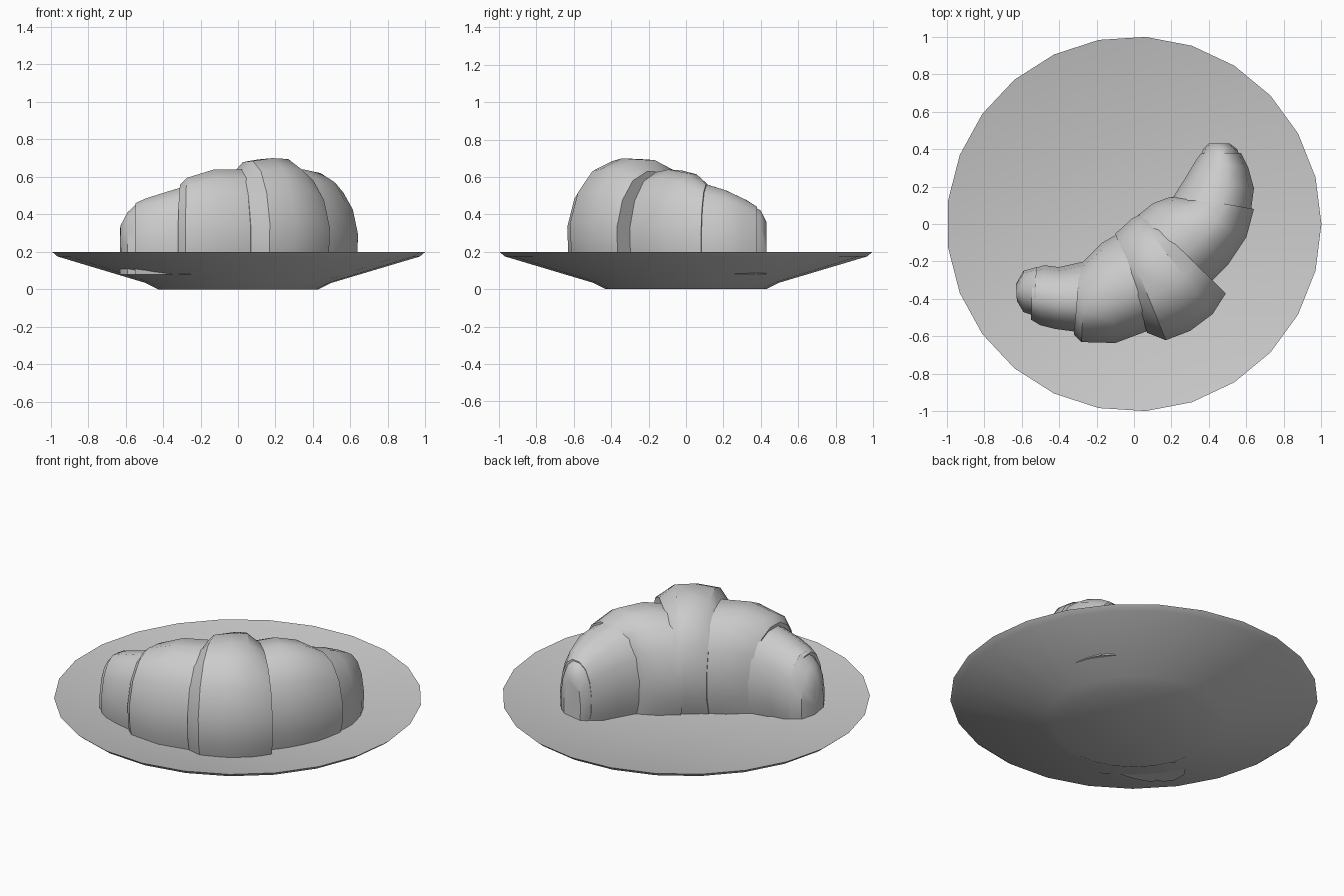
import bpy, bmesh
from math import sin, cos, pi, radians
from mathutils import Vector

default = bpy.data.objects.get("Cube")
if default:
    bpy.data.objects.remove(default, do_unlink=True)

grey = bpy.data.materials.new("light_grey")
grey.use_nodes = True
COLOUR = (0.6, 0.6, 0.6, 1)
grey.diffuse_color = COLOUR
grey.node_tree.nodes["Principled BSDF"].inputs["Base Color"].default_value = COLOUR


def loft(name, rings, angle):
    """Skin closed rings of points, cap both ends and smooth by angle."""
    bm = bmesh.new()
    loops = [[bm.verts.new(p) for p in ring] for ring in rings]
    n = len(loops[0])
    for a, b in zip(loops, loops[1:]):
        for i in range(n):
            j = (i + 1) % n
            bm.faces.new((a[i], a[j], b[j], b[i]))
    bm.faces.new(loops[0])
    bm.faces.new(loops[-1])
    bmesh.ops.recalc_face_normals(bm, faces=bm.faces)
    mesh = bpy.data.meshes.new(name)
    bm.to_mesh(mesh)
    bm.free()
    mesh.materials.append(grey)
    obj = bpy.data.objects.new(name, mesh)
    bpy.context.collection.objects.link(obj)
    bpy.ops.object.select_all(action="DESELECT")
    bpy.context.view_layer.objects.active = obj
    obj.select_set(True)
    bpy.ops.object.shade_smooth_by_angle(angle=radians(angle))
    return obj


# Plate: (radius, height) from the underside round the rim to the dished top
SIDES = 25
plate_profile = [(0.43, 0), (0.5, 0.035), (0.97, 0.175), (1, 0.2), (0.45, 0.085)]
loft("plate", [[(r * cos(2 * pi * i / SIDES), r * sin(2 * pi * i / SIDES), z)
                for i in range(SIDES)] for r, z in plate_profile], 40)

# Cross-section of the pastry: (across from inner to outer side, height)
SECTION = [(0.08, 0), (0.01, 0.2), (0, 0.45), (0.06, 0.7), (0.2, 0.9), (0.4, 0.99),
           (0.62, 1), (0.8, 0.91), (0.93, 0.72), (1, 0.45), (0.99, 0.2), (0.93, 0)]
FLOOR = 0.08


def pastry_ring(inner_x, inner_y, outer_x, outer_y, top):
    inner, outer = Vector((inner_x, inner_y)), Vector((outer_x, outer_y))
    return [(*inner.lerp(outer, t), FLOOR + h * (top - FLOOR)) for t, h in SECTION]


# Rolled layers: inner x, y, outer x, y, top height of each ring
layers = {
    "right_tip_end": [(-.63, -.32, -.625, -.41, .34), (-.59, -.25, -.59, -.47, .41),
                      (-.52, -.23, -.53, -.49, .47)],
    "right_tip": [(-.54, -.24, -.55, -.51, .46), (-.48, -.22, -.5, -.54, .485),
                  (-.4, -.23, -.42, -.56, .51), (-.22, -.19, -.27, -.58, .56)],
    "right_lobe": [(-.29, -.22, -.32, -.59, .56), (-.26, -.19, -.28, -.63, .595),
                   (-.17, -.1, -.1, -.635, .64), (-.03, -.02, .1, -.56, .64)],
    "middle_band": [(-.1, -.05, .07, -.58, .62), (-.07, -.025, .17, -.62, .685),
                    (-.01, .03, .3, -.57, .7), (.02, .045, .42, -.48, .695),
                    (.05, .06, .49, -.37, .63)],
    "left_lobe": [(.0, .03, .4, -.32, .62), (.1, .11, .5, -.22, .64),
                  (.18, .14, .6, -.07, .62), (.25, .15, .64, .08, .56)],
    "left_tip": [(.2, .13, .62, .04, .57), (.27, .24, .64, .19, .53),
                 (.33, .34, .61, .3, .48), (.36, .38, .57, .38, .44)],
    "left_tip_end": [(.35, .35, .57, .35, .45), (.37, .4, .55, .4, .42),
                     (.4, .43, .51, .43, .36)],
}
for name, rows in layers.items():
    loft("croissant_" + name, [pastry_ring(*row) for row in rows], 35)
